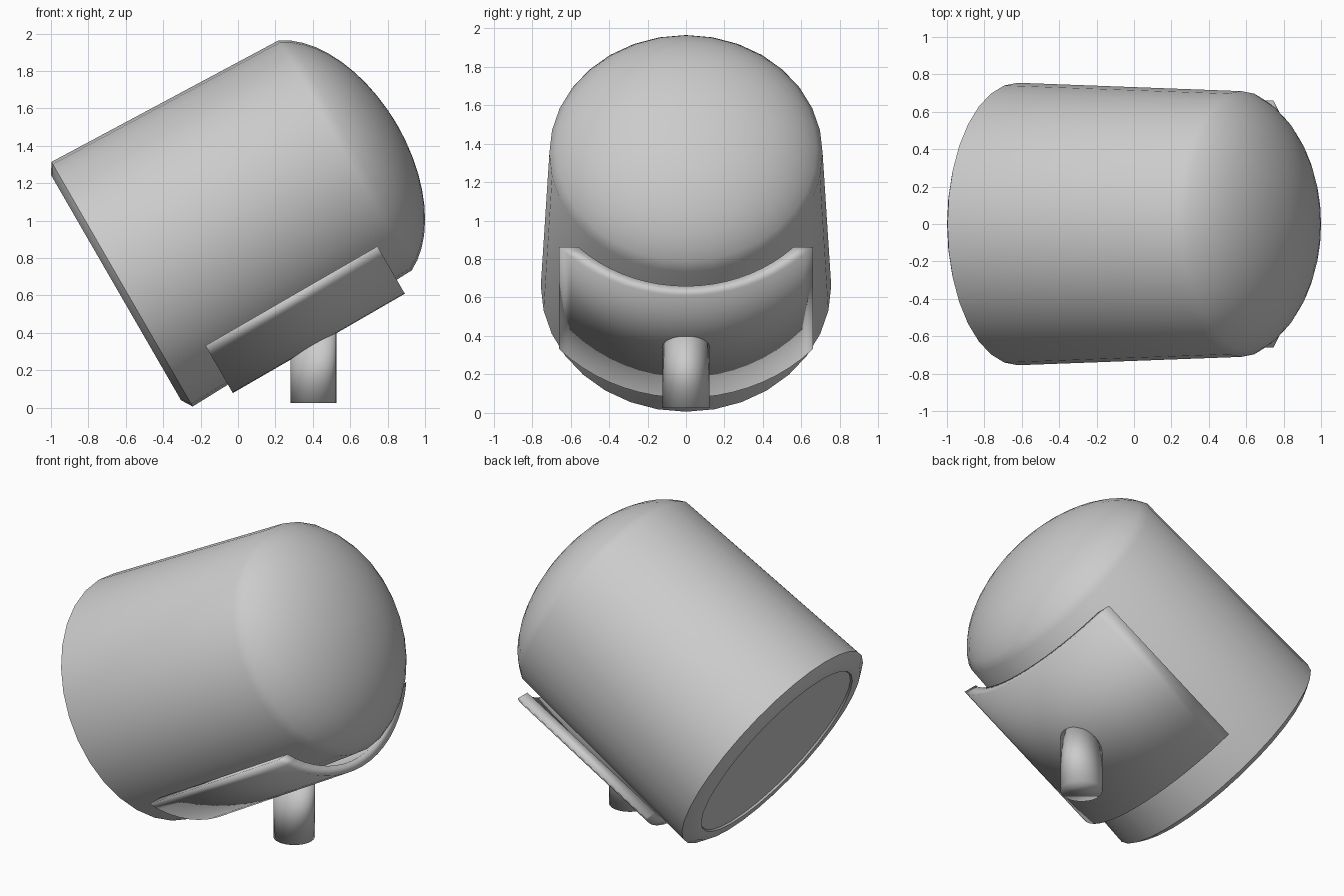
import bpy, math
from mathutils import Matrix, Vector

if "Cube" in bpy.data.objects:
    bpy.data.objects.remove(bpy.data.objects["Cube"])

# Tilted frame: local x runs along the body axis, origin at the back rim centre
TILT = Matrix.Translation((-0.62, 0, 0.66)) @ Matrix.Rotation(math.radians(-30), 4, 'Y')


def make(name, verts, faces, matrix, angle=180):
    mesh = bpy.data.meshes.new(name)
    mesh.from_pydata([matrix @ Vector(v) for v in verts], [], faces)
    obj = bpy.data.objects.new(name, mesh)
    bpy.context.collection.objects.link(obj)
    bpy.ops.object.select_all(action='DESELECT')
    obj.select_set(True)
    bpy.context.view_layer.objects.active = obj
    bpy.ops.object.mode_set(mode='EDIT')
    bpy.ops.mesh.select_all(action='SELECT')
    bpy.ops.mesh.normals_make_consistent(inside=False)
    bpy.ops.object.mode_set(mode='OBJECT')
    bpy.ops.object.shade_smooth_by_angle(angle=math.radians(angle))
    return obj


def loft(rings, strip_caps=False):
    """Join equal closed rings of points and cap both ends."""
    n = len(rings[0])
    verts = [p for ring in rings for p in ring]
    faces = [(k * n + i, k * n + (i + 1) % n, (k + 1) * n + (i + 1) % n, (k + 1) * n + i)
             for k in range(len(rings) - 1) for i in range(n)]
    for s in (0, len(verts) - n):
        if strip_caps:
            faces += [(s + i, s + i + 1, s + n - 2 - i, s + n - 1 - i) for i in range(n // 2 - 1)]
        else:
            faces.append(tuple(range(s, s + n)))
    return verts, faces


def circle(r, n=32):
    return [(r * math.cos(math.tau * i / n), r * math.sin(math.tau * i / n)) for i in range(n)]


# Body: back rim with shallow seat, slightly tapered barrel, elliptical dome
profile = [(-0.025, 0.625), (-0.037, 0.63), (-0.037, 0.695), (0, 0.755)]
start = math.asin(0.128 / 0.45)
for k in range(10):
    a = start + (math.pi / 2 - start) * k / 10
    profile.append((1.25 + 0.45 * math.sin(a), 0.741 * math.cos(a)))
profile.append((1.70, 0.02))
body_rings = [[(u, y, v) for v, y in circle(r)] for u, r in profile]
make("lamp_body", *loft(body_rings), TILT, 59)


# Cradle: curved plate, thicker towards its two flat-topped edges
def arc(half_width, bottom, top, n=18):
    h = top - bottom
    radius = (half_width ** 2 + h ** 2) / (2 * h)
    half = math.asin(half_width / radius)
    angles = [half * (2 * i / n - 1) for i in range(n + 1)]
    return [(radius * math.sin(a), bottom + radius * (1 - math.cos(a))) for a in angles]


section = arc(0.66, -0.8, -0.507) + arc(0.56, -0.742, -0.507)[::-1]
plate = [[(u, y, v) for y, v in section] for u in (0.222, 1.284)]
make("cradle_plate", *loft(plate, strip_caps=True), TILT)

# Stem: upright post whose top is cut to the slope of the plate
slope = math.tan(math.radians(30))
stem = [[(0.403 + x, y, z + lean * x) for x, y in circle(0.123)]
        for z, lean in ((0.025, 0), (0.365, slope))]
make("support_stem", *loft(stem), Matrix())
